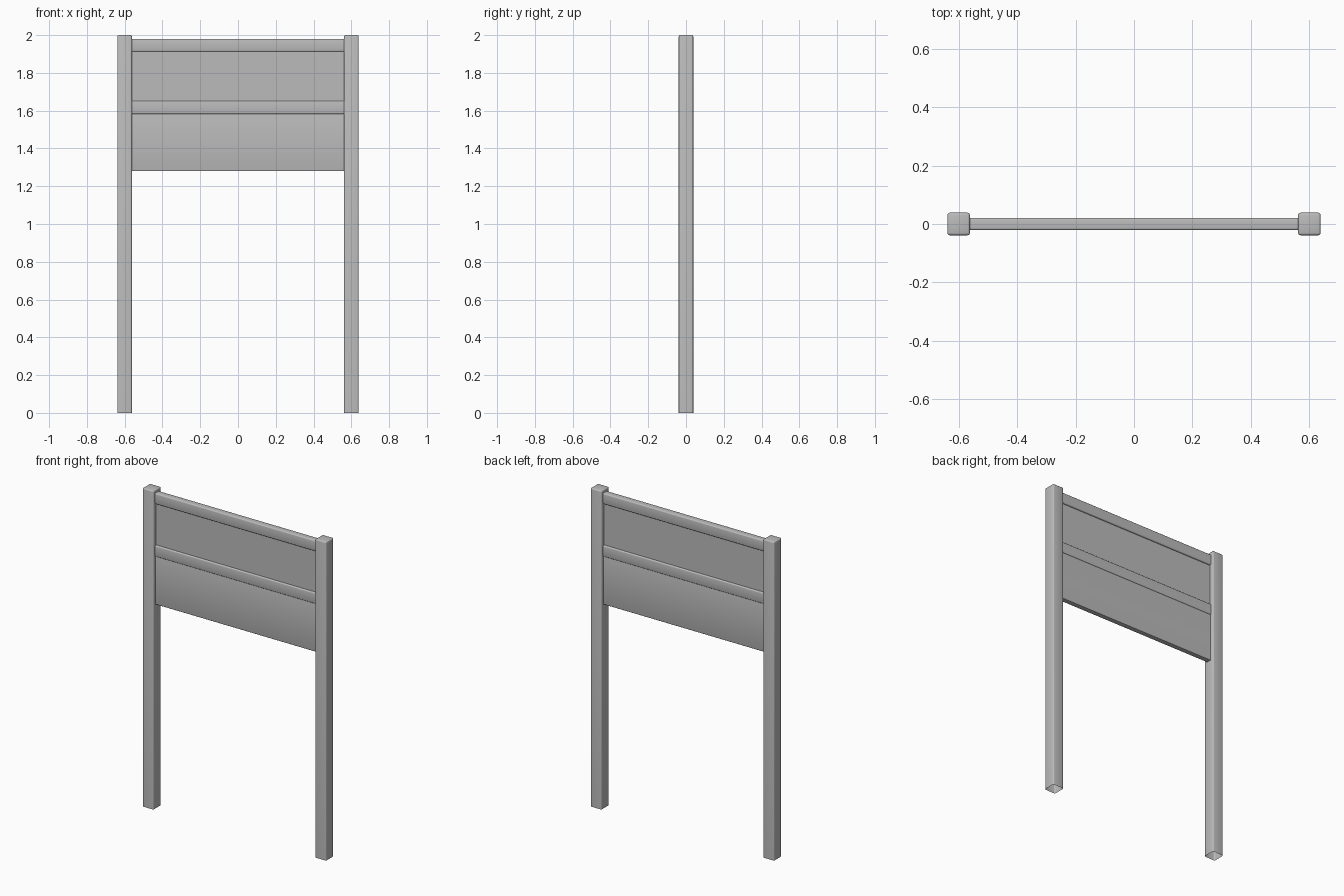
import bpy
import bmesh
import math

cube = bpy.data.objects.get("Cube")
if cube:
    bpy.data.objects.remove(cube, do_unlink=True)

grey = bpy.data.materials.new("plain grey")
grey.use_nodes = True
COLOUR = (0.5, 0.5, 0.5, 1)
grey.diffuse_color = COLOUR
grey.node_tree.nodes["Principled BSDF"].inputs["Base Color"].default_value = COLOUR


def box(name, x, y, z, bevel, pick, open_side=None):
    """Box between (min, max) pairs; bevels edges chosen by pick, drops faces chosen by open_side."""
    bm = bmesh.new()
    bmesh.ops.create_cube(bm, size=1)
    for v in bm.verts:
        v.co = [lo + (c + 0.5) * (hi - lo) for c, (lo, hi) in zip(v.co, (x, y, z))]
    if open_side:
        bm.normal_update()
        bmesh.ops.delete(bm, geom=[f for f in bm.faces if open_side(f.normal)], context='FACES')
    if bevel:
        edges = [e for e in bm.edges if pick(e)]
        bmesh.ops.bevel(bm, geom=edges, offset=bevel, segments=3, profile=0.5, affect='EDGES')
    mesh = bpy.data.meshes.new(name)
    bm.to_mesh(mesh)
    bm.free()
    mesh.materials.append(grey)
    obj = bpy.data.objects.new(name, mesh)
    bpy.context.collection.objects.link(obj)
    bpy.ops.object.select_all(action='DESELECT')
    obj.select_set(True)
    bpy.context.view_layer.objects.active = obj
    bpy.ops.object.shade_smooth_by_angle(angle=math.radians(35))
    return obj


def lengthwise(e):
    return abs(e.verts[0].co.x - e.verts[1].co.x) > 0.1


# Posts: rounded edges, hollow and open at the foot
for side, s in (("left", 1), ("right", -1)):
    box(side + "_post", (s * 0.6 - 0.0385, s * 0.6 + 0.0385), (-0.0385, 0.0385), (0, 2), 0.008,
        lambda e: not e.is_boundary, lambda n: n.z < -0.9)

# Rails and panels between the posts: (name, half depth, bottom, top, bevel)
span = (-0.565, 0.565)
for name, d, z0, z1, bevel in (
        ("top_rail", 0.021, 1.912, 1.98, 0.007),
        ("upper_panel", 0.010, 1.645, 1.915, 0),
        ("middle_rail", 0.021, 1.582, 1.652, 0.007),
        ("lower_panel", 0.016, 1.28, 1.59, 0.003)):
    box(name, span, (-d, d), (z0, z1), bevel, lengthwise)
